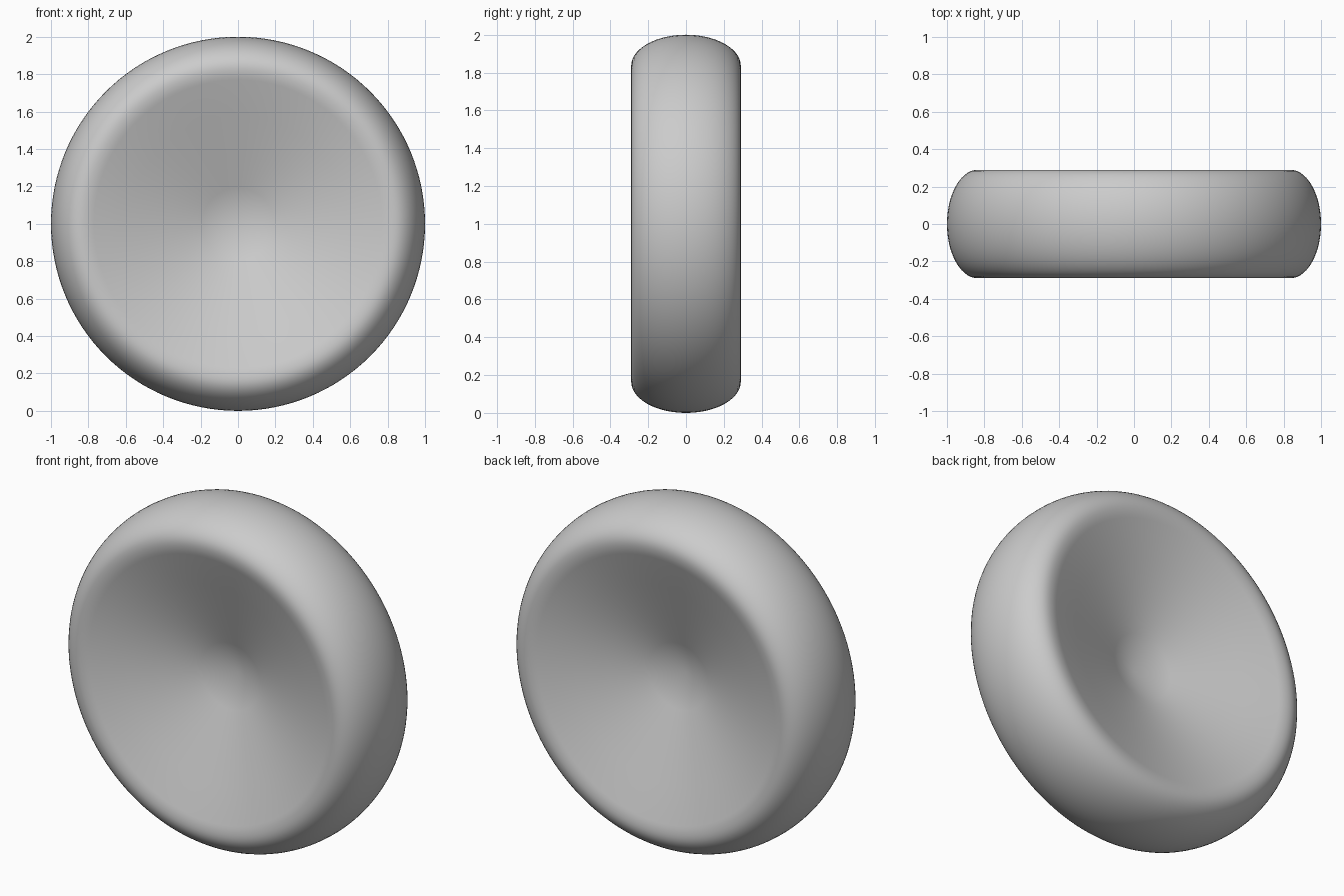
import bpy, bmesh, math
from mathutils import Vector, Matrix

if "Cube" in bpy.data.objects:
    bpy.data.objects.remove(bpy.data.objects["Cube"])

HALF_W = 0.29     # half width of the wheel
CREST_R = 0.835   # radius where the wheel is widest
CONE_R = 0.77     # radius where the straight cone ends
STEPS = 128

# Half profile (radius, y): centre apex, cone, rounded lip, elliptical tread
slope = HALF_W / (CONE_R + (CREST_R - CONE_R) / 2)
half = [(0.0, 0.001)] + [(CONE_R * k / 4, slope * CONE_R * k / 4) for k in range(1, 5)]
for k in range(1, 5):
    d = (CREST_R - CONE_R) * (1 - k / 4)
    half.append((CREST_R - d, HALF_W - slope * d * d / (2 * (CREST_R - CONE_R))))
for k in range(1, 15):
    a = math.pi / 2 * k / 14
    half.append((CREST_R + (1 - CREST_R) * math.sin(a), HALF_W * math.cos(a)))
profile = half + [(r, -y) for r, y in reversed(half[:-1])]

# Revolve the profile around the y axis
bm = bmesh.new()
verts = [bm.verts.new((r, y, 0)) for r, y in profile]
edges = [bm.edges.new(pair) for pair in zip(verts, verts[1:])]
bmesh.ops.spin(bm, geom=verts + edges, cent=(0, 0, 0), axis=(0, 1, 0),
               angle=2 * math.pi, steps=STEPS, use_duplicate=False)
bmesh.ops.remove_doubles(bm, verts=bm.verts[:], dist=0.0005)
bmesh.ops.recalc_face_normals(bm, faces=bm.faces[:])
bmesh.ops.translate(bm, verts=bm.verts[:], vec=(0, 0, 1))

mesh = bpy.data.meshes.new("wheel")
bm.to_mesh(mesh)
bm.free()
wheel = bpy.data.objects.new("wheel", mesh)
bpy.context.collection.objects.link(wheel)
for poly in mesh.polygons:
    poly.use_smooth = True
